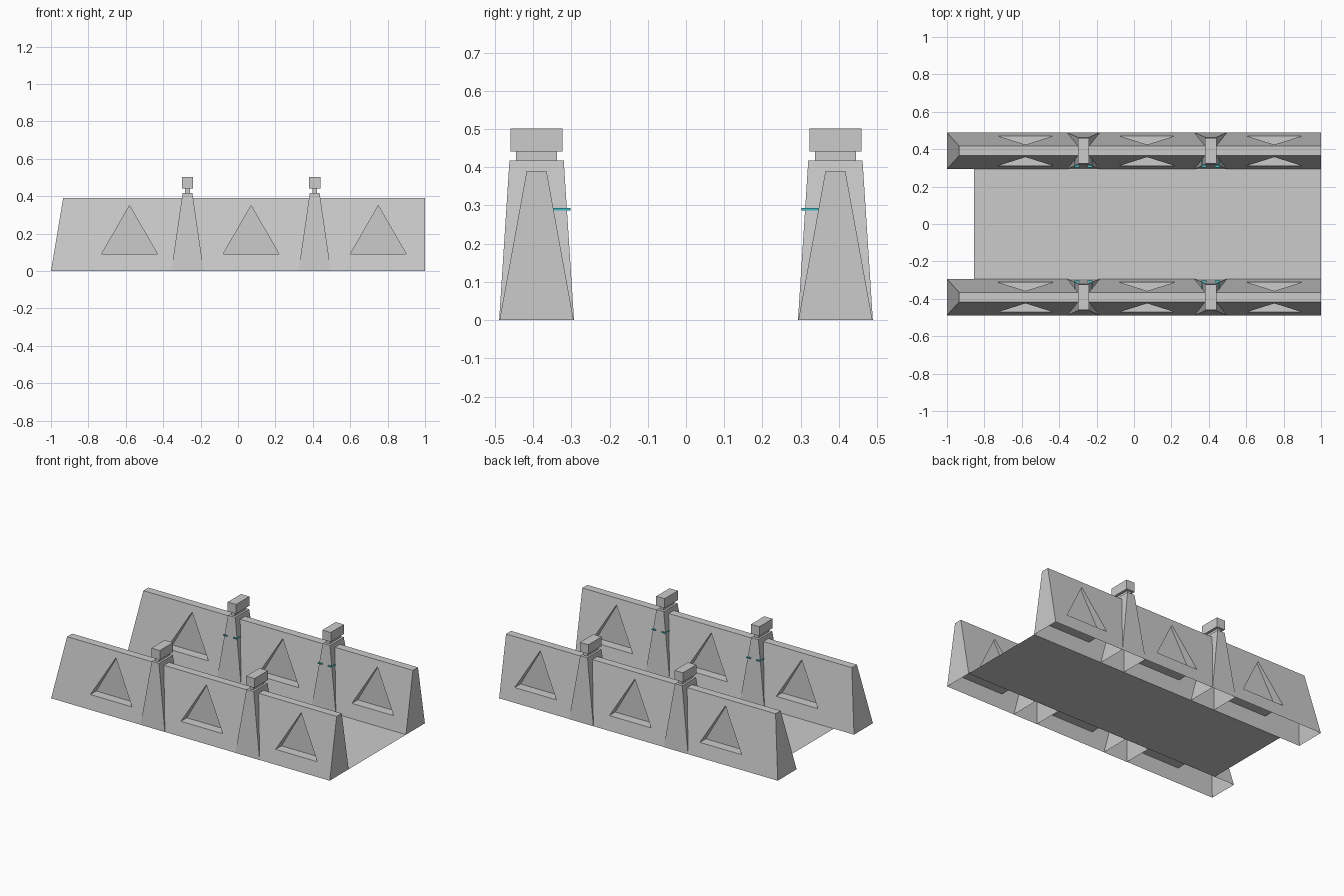
import bpy, bmesh
from mathutils import Vector

if "Cube" in bpy.data.objects:
    bpy.data.objects.remove(bpy.data.objects["Cube"])

WALL_Y = 0.391
PILLARS = (-0.27, 0.41)
RECESSES = (-0.58, 0.07, 0.75)


def make(name, bm):
    bmesh.ops.recalc_face_normals(bm, faces=bm.faces)
    me = bpy.data.meshes.new(name)
    bm.to_mesh(me)
    bm.free()
    ob = bpy.data.objects.new(name, me)
    bpy.context.collection.objects.link(ob)
    return ob


def loft(bm, a, b):
    """Closed solid between two matching outlines."""
    va = [bm.verts.new(p) for p in a]
    vb = [bm.verts.new(p) for p in b]
    n = len(va)
    bm.faces.new(va)
    bm.faces.new(vb[::-1])
    for i in range(n):
        j = (i + 1) % n
        bm.faces.new((va[j], va[i], vb[i], vb[j]))


def rect(x0, x1, y0, y1, z):
    return [(x0, y0, z), (x1, y0, z), (x1, y1, z), (x0, y1, z)]


def block(bm, cx, cy, low, high, z0, z1):
    """Tapered block from half sizes at the bottom and top."""
    loft(bm, rect(cx - low[0], cx + low[0], cy - low[1], cy + low[1], z0),
         rect(cx - high[0], cx + high[0], cy - high[1], cy + high[1], z1))


def open_bottom(bm):
    faces = [f for f in bm.faces if all(abs(v.co.z) < 1e-4 for v in f.verts)]
    bmesh.ops.delete(bm, geom=faces, context='FACES_ONLY')


teal = bpy.data.materials.new("teal")
teal.diffuse_color = (0.05, 0.5, 0.55, 1)
teal.use_nodes = True
teal.node_tree.nodes["Principled BSDF"].inputs["Base Color"].default_value = teal.diffuse_color

for side, cy in (("front", -WALL_Y), ("back", WALL_Y)):
    # sloped wall, slanted at the left end
    bm = bmesh.new()
    loft(bm, rect(-1, 1, cy - 0.097, cy + 0.097, 0),
         rect(-0.935, 1, cy - 0.026, cy + 0.026, 0.39))
    wall = make(side + "_wall", bm)

    # triangular recesses on both faces of the wall
    bm = bmesh.new()
    for x in RECESSES:
        for s in (-1, 1):
            tri = [(x - 0.15, 0.09), (x + 0.15, 0.09), (x, 0.35)]
            loft(bm, [(px, cy + s * 0.02, pz) for px, pz in tri],
                 [(px, cy + s * 0.15, pz) for px, pz in tri])
    cutter = make("recess_cutter", bm)
    cutter.hide_render = True
    mod = wall.modifiers.new("recesses", 'BOOLEAN')
    mod.operation = 'DIFFERENCE'
    mod.solver = 'EXACT'
    mod.object = cutter
    bpy.context.view_layer.objects.active = wall
    bpy.ops.object.modifier_apply(modifier=mod.name)
    bpy.data.objects.remove(cutter)

    # hollow underside
    bm = bmesh.new()
    bm.from_mesh(wall.data)
    open_bottom(bm)
    bm.to_mesh(wall.data)
    bm.free()

    inward = 1 if cy < 0 else -1
    for i, x in enumerate(PILLARS, 1):
        # tapered pillar
        bm = bmesh.new()
        block(bm, x, cy, (0.087, 0.098), (0.026, 0.071), 0, 0.418)
        open_bottom(bm)
        make(f"{side}_pillar_{i}", bm)
        # neck and cap
        bm = bmesh.new()
        block(bm, x, cy, (0.013, 0.054), (0.013, 0.054), 0.418, 0.441)
        block(bm, x, cy, (0.03, 0.068), (0.03, 0.068), 0.441, 0.502)
        make(f"{side}_pillar_cap_{i}", bm)
        # thin corner strips on the inner end
        bm = bmesh.new()
        for s in (-1, 1):
            block(bm, x + s * 0.046, cy + inward * 0.066,
                  (0.003, 0.023), (0.003, 0.023), 0.287, 0.293)
            block(bm, x + s * 0.034, cy + inward * 0.083,
                  (0.012, 0.006), (0.012, 0.006), 0.287, 0.293)
        make(f"{side}_strip_{i}", bm).data.materials.append(teal)

# flat floor between the walls
bm = bmesh.new()
bm.faces.new([bm.verts.new(p) for p in rect(-0.855, 1, -0.294, 0.294, 0)])
make("floor", bm)
